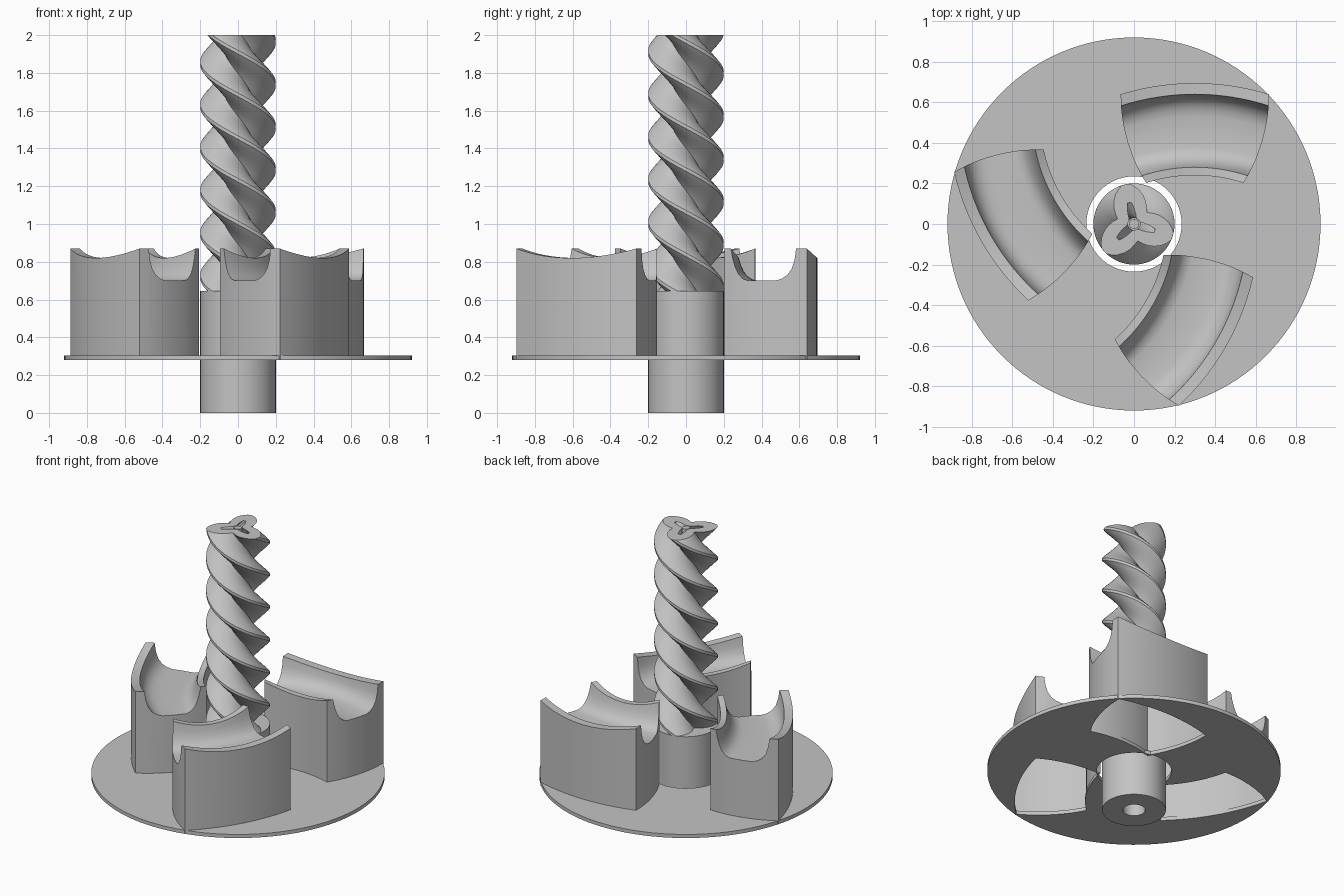
import bpy, bmesh
from math import sin, cos, asin, radians, pi
from mathutils import Matrix, Vector

if "Cube" in bpy.data.objects:
    bpy.data.objects.remove(bpy.data.objects["Cube"], do_unlink=True)

grey = bpy.data.materials.new("plain_grey")
grey.use_nodes = True
grey.diffuse_color = (0.55, 0.55, 0.55, 1)
grey.node_tree.nodes["Principled BSDF"].inputs["Base Color"].default_value = (0.55, 0.55, 0.55, 1)


def finish(bm, name, angle=30):
    bmesh.ops.recalc_face_normals(bm, faces=bm.faces[:])
    mesh = bpy.data.meshes.new(name)
    bm.to_mesh(mesh)
    bm.free()
    mesh.materials.append(grey)
    obj = bpy.data.objects.new(name, mesh)
    bpy.context.collection.objects.link(obj)
    bpy.ops.object.select_all(action="DESELECT")
    obj.select_set(True)
    bpy.context.view_layer.objects.active = obj
    bpy.ops.object.shade_smooth_by_angle(angle=radians(angle))
    return obj


def skin(bm, loops):
    """Join successive closed loops of points with quads, return the vertex loops."""
    rings = [[bm.verts.new(p) for p in loop] for loop in loops]
    for a, b in zip(rings, rings[1:]):
        for i in range(len(a)):
            j = (i + 1) % len(a)
            bm.faces.new((a[i], a[j], b[j], b[i]))
    return rings


def circle(r, z, n=96):
    return [Vector((r * cos(2 * pi * i / n), r * sin(2 * pi * i / n), z)) for i in range(n)]


# Hub cylinder with a blind bore underneath
HUB_TOP = 0.645
bm = bmesh.new()
rings = skin(bm, [circle(r, z) for r, z in
                  ((0.07, 0.6), (0.07, 0), (0.2, 0), (0.2, HUB_TOP))])
bm.faces.new(rings[0])
bm.faces.new(rings[-1])
finish(bm, "hub")

# Three-lobed twisted screw with a twisted star-shaped channel
OUTER = {5: 0.2, 12: 0.188, 20: 0.172, 30: 0.149, 40: 0.125, 50: 0.102, 60: 0.085}
INNER = {5: 0.108, 12: 0.08, 20: 0.055, 30: 0.036, 40: 0.03, 50: 0.03, 60: 0.03}
STEPS = [-a for a in reversed(OUTER) if a < 60] + list(OUTER)
TOP, TURN, ROWS = 2.0, 720, 120


def section(profile, z):
    twist = -18 + TURN * (TOP - z) / (TOP - HUB_TOP)
    pts = []
    for lobe in range(3):
        for a in STEPS:
            t = radians(a + lobe * 120 + twist)
            r = profile[abs(a)]
            pts.append(Vector((r * cos(t), r * sin(t), z)))
    return pts


levels = [HUB_TOP + (TOP - HUB_TOP) * i / ROWS for i in range(ROWS + 1)]
bm = bmesh.new()
skin(bm, [section(OUTER, z) for z in levels] + [section(INNER, z) for z in reversed(levels)])
finish(bm, "twisted_screw")

# Thin core inside the channel
bm = bmesh.new()
rings = skin(bm, [circle(0.025, HUB_TOP, 24), circle(0.025, TOP, 24)])
bm.faces.new(rings[-1])
finish(bm, "screw_core")

# Curved cradles: an arc-shaped trough on hollow walls
PIVOT = Vector((0.3, -0.55, 0))
R_IN, DISC_LOW, DISC_HIGH = 0.79, 0.28, 0.305
TROUGH = ((0, 1), (0.04, 1), (0.05, 0.7), (0.065, 0.42), (0.085, 0.2), (0.11, 0.06),
          (0.14, 0), (0.22, 0), (0.29, 0), (0.325, 0.06), (0.355, 0.18), (0.378, 0.38),
          (0.392, 0.65), (0.4, 1), (0.455, 1))
COLS = 20


def cradle_point(f, rise, u):
    half = 0.24 + 0.55 * f - 0.6 * f * f
    rho = R_IN + f
    a = u * asin(half / rho)
    rim = 0.82 + 0.05 * u * u
    return PIVOT + Vector((rho * sin(a), rho * cos(a), 0.7 + rise * (rim - 0.7)))


def turn(k):
    return Matrix.Rotation(radians(120 * k), 4, "Z")


us = [-1 + 2 * i / COLS for i in range(COLS + 1)]
for k, side in enumerate(("back", "right", "front")):
    bm = bmesh.new()
    grid = [[bm.verts.new(turn(k) @ cradle_point(f, g, u)) for u in us] for f, g in TROUGH]
    for a, b in zip(grid, grid[1:]):
        for i in range(COLS):
            bm.faces.new((a[i], a[i + 1], b[i + 1], b[i]))
    edges = [e for e in bm.edges if e.is_boundary]
    walls = bmesh.ops.extrude_edge_only(bm, edges=edges)["geom"]
    for v in walls:
        if isinstance(v, bmesh.types.BMVert):
            v.co.z = DISC_LOW
    finish(bm, side + "_cradle")

# Disc with a centre hole and an opening under each cradle
outline = [cradle_point(TROUGH[0][0], 0, u) for u in us]
outline += [cradle_point(f, 0, 1) for f, g in TROUGH[1:-1]]
outline += [cradle_point(TROUGH[-1][0], 0, u) for u in reversed(us)]
outline += [cradle_point(f, 0, -1) for f, g in reversed(TROUGH[1:-1])]
middle = Vector((0.3, 0.45, 0))
opening = [middle + (Vector((p.x, p.y, 0)) - middle) * 0.97 for p in outline]
loops = [circle(0.92, 0, 128), circle(0.235, 0)]
loops += [[turn(k) @ p for p in opening] for k in range(3)]

bm = bmesh.new()
edges = []
for loop in loops:
    vs = [bm.verts.new((p.x, p.y, DISC_LOW)) for p in loop]
    edges += [bm.edges.new((vs[i - 1], vs[i])) for i in range(len(vs))]
bmesh.ops.triangle_fill(bm, use_beauty=True, use_dissolve=False, edges=edges, normal=(0, 0, 1))
top = bmesh.ops.extrude_face_region(bm, geom=bm.faces[:], use_keep_orig=True)["geom"]
for v in top:
    if isinstance(v, bmesh.types.BMVert):
        v.co.z = DISC_HIGH
finish(bm, "disc")
